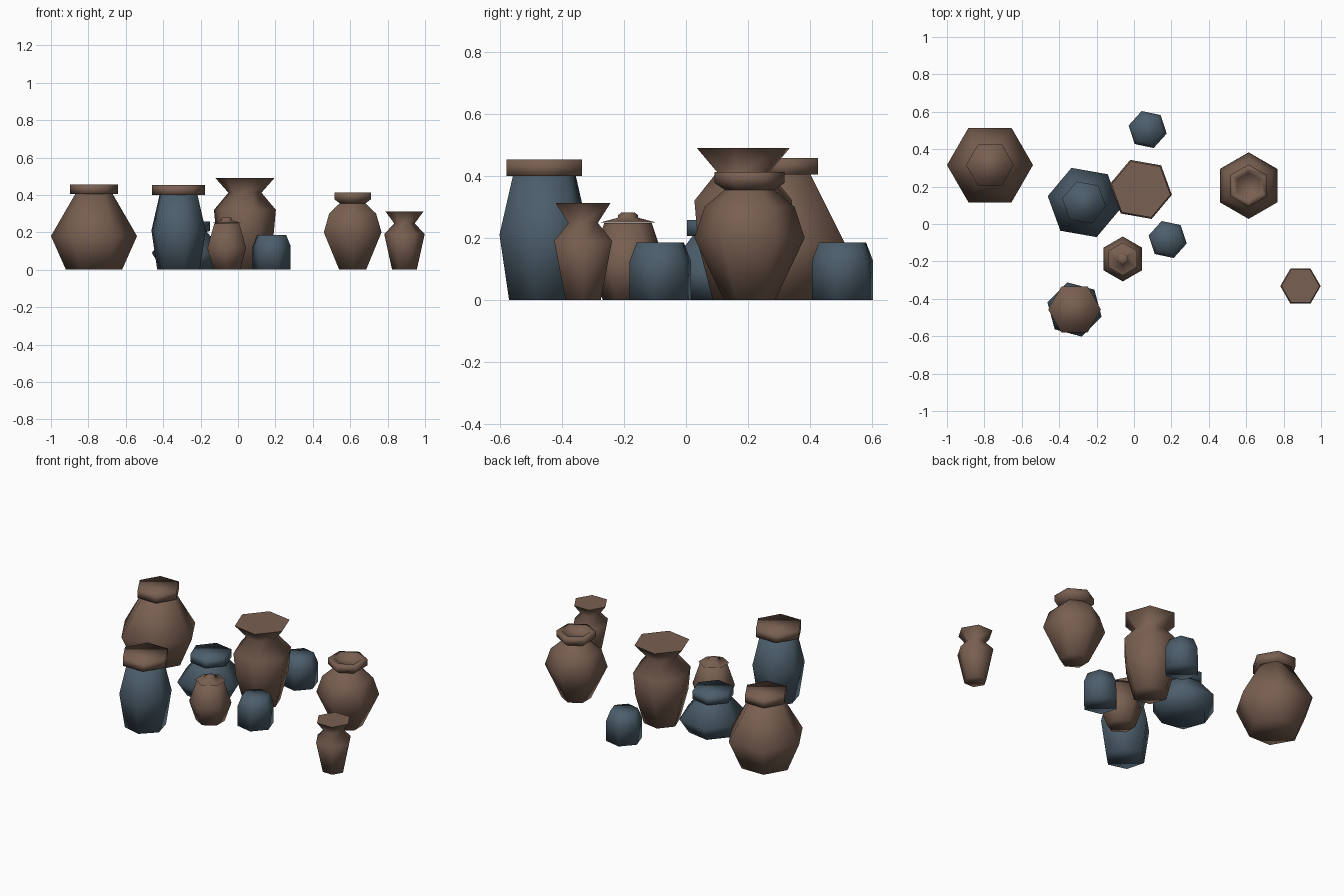
import bpy, bmesh, math

if "Cube" in bpy.data.objects:
    bpy.data.objects.remove(bpy.data.objects["Cube"])


def material(name, rgb):
    m = bpy.data.materials.new(name)
    m.diffuse_color = (*rgb, 1)
    m.use_nodes = True
    m.node_tree.nodes["Principled BSDF"].inputs["Base Color"].default_value = m.diffuse_color
    return m


BROWN = material("brown_clay", (0.19, 0.115, 0.082))
BLUE = material("slate_blue_glaze", (0.072, 0.112, 0.148))


def lathe(name, x, y, angle, profile, mat, sides=6):
    """Six-sided turned shape from (radius, height) pairs, closed at both ends."""
    bm = bmesh.new()
    rings = []
    for r, z in profile:
        ring = []
        for i in range(sides):
            a = math.radians(angle) + math.tau * i / sides
            ring.append(bm.verts.new((r * math.cos(a), r * math.sin(a), z)))
        rings.append(ring)
    for low, high in zip(rings, rings[1:]):
        for i in range(sides):
            j = (i + 1) % sides
            bm.faces.new((low[i], low[j], high[j], high[i]))
    bm.faces.new(rings[0][::-1])
    bm.faces.new(rings[-1])
    me = bpy.data.meshes.new(name)
    bm.to_mesh(me)
    bm.free()
    me.materials.append(mat)
    ob = bpy.data.objects.new(name, me)
    ob.location = (x, y, 0)
    bpy.context.collection.objects.link(ob)
    bpy.ops.object.select_all(action='DESELECT')
    ob.select_set(True)
    bpy.context.view_layer.objects.active = ob
    bpy.ops.object.shade_smooth_by_angle(angle=math.radians(98))
    return ob


# Large brown storage jar with a flat lid
lathe("large_jar_body", -0.77, 0.315, 0,
      [(0.15, 0), (0.23, 0.18), (0.10, 0.405)], BROWN)
lathe("large_jar_lid", -0.77, 0.315, 0, [(0.128, 0.405), (0.128, 0.457)], BROWN)

# Squat blue jar with its own collar
lathe("squat_blue_jar", -0.267, 0.115, -10,
      [(0.14, 0), (0.197, 0.09), (0.10, 0.205), (0.119, 0.206), (0.119, 0.257)], BLUE)

# Tall blue jar with a brown lid
lathe("tall_blue_jar_body", -0.318, -0.457, -15,
      [(0.118, 0), (0.15, 0.21), (0.105, 0.40)], BLUE)
lathe("tall_blue_jar_lid", -0.318, -0.457, 0, [(0.141, 0.40), (0.141, 0.452)], BROWN)

# Tall flared vase
lathe("tall_flared_vase", 0.037, 0.185, -10,
      [(0.105, 0), (0.155, 0.18), (0.168, 0.32), (0.09, 0.412), (0.16, 0.49)], BROWN)

# Round brown jar with a thick lip and sunken mouth
lathe("lipped_jar", 0.613, 0.205, 30,
      [(0.083, 0), (0.178, 0.20), (0.145, 0.30), (0.08, 0.355), (0.113, 0.377),
       (0.113, 0.413), (0.08, 0.413), (0.07, 0.39)], BROWN)

# Small flared vase
lathe("small_flared_vase", 0.89, -0.332, 0,
      [(0.066, 0), (0.108, 0.19), (0.055, 0.248), (0.102, 0.312)], BROWN)

# Little brown pot with a knobbed lid
lathe("little_pot_body", -0.06, -0.187, 30,
      [(0.082, 0), (0.12, 0.115), (0.077, 0.247)], BROWN)
lathe("little_pot_lid", -0.06, -0.187, 30,
      [(0.088, 0.25), (0.032, 0.265), (0.032, 0.273), (0.022, 0.281)], BROWN)

# Two matching blue cups
for name, x, y in (("front_blue_cup", 0.18, -0.083), ("back_blue_cup", 0.073, 0.505)):
    lathe(name, x, y, -12, [(0.104, 0), (0.104, 0.125), (0.08, 0.185)], BLUE)
